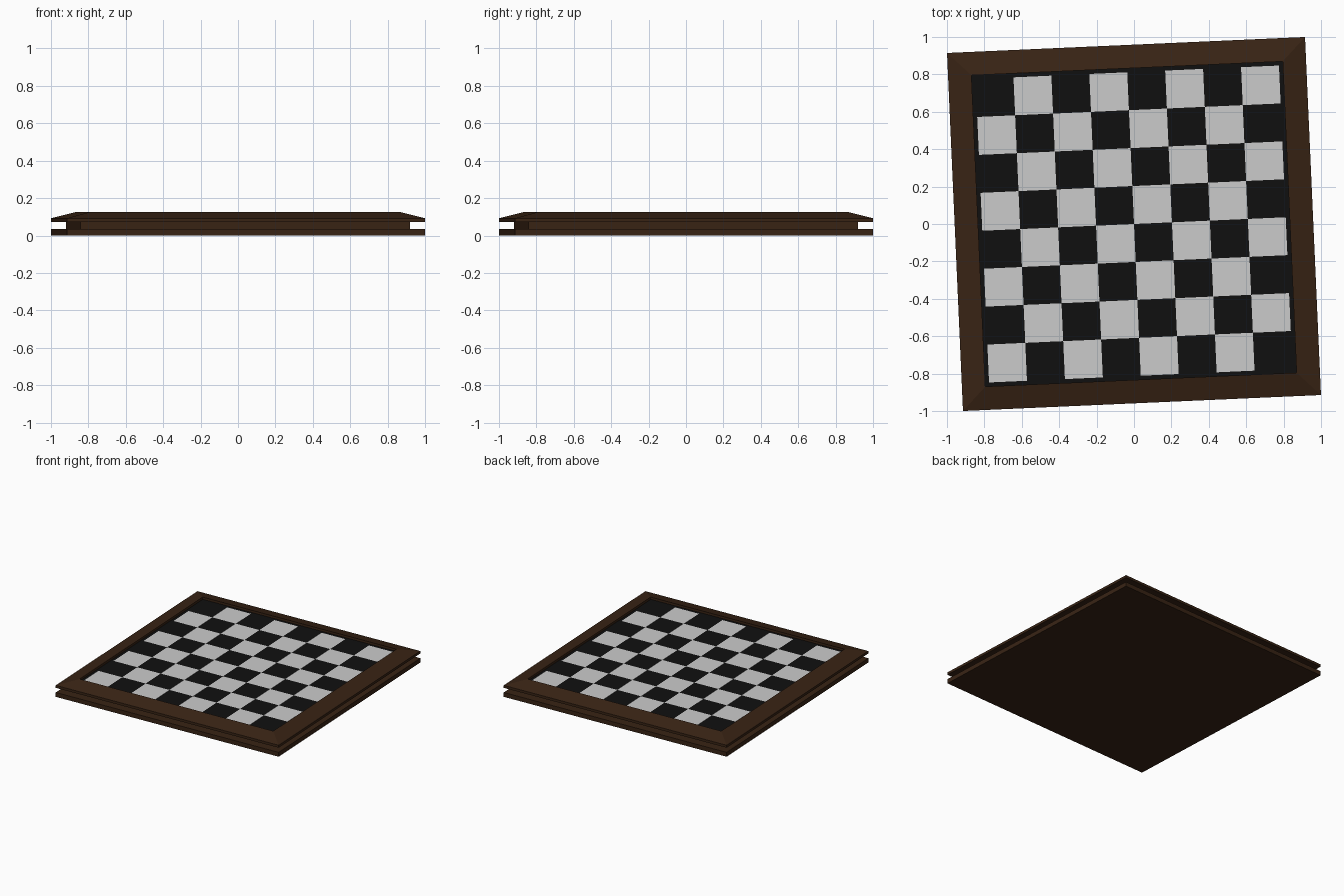
import bpy, bmesh, math

if "Cube" in bpy.data.objects:
    bpy.data.objects.remove(bpy.data.objects["Cube"])

ANGLE = math.radians(2.55)   # the board sits slightly turned
HALF = 0.958                 # half side of the base
INNER = 0.833                # half side of the recess
PLAY = 0.812                 # half side of the chequered area
BOARD_Z = 0.107


def material(name, rgb):
    m = bpy.data.materials.new(name)
    m.diffuse_color = (*rgb, 1)
    m.use_nodes = True
    m.node_tree.nodes["Principled BSDF"].inputs["Base Color"].default_value = m.diffuse_color
    return m


wood = material("dark_wood", (0.04, 0.017, 0.007))
black = material("black_square", (0.005, 0.005, 0.005))
white = material("white_square", (0.8, 0.8, 0.8))


def finish(name, bm, mats):
    bmesh.ops.recalc_face_normals(bm, faces=bm.faces)
    mesh = bpy.data.meshes.new(name)
    bm.to_mesh(mesh)
    bm.free()
    for m in mats:
        mesh.materials.append(m)
    ob = bpy.data.objects.new(name, mesh)
    ob.rotation_euler.z = ANGLE
    bpy.context.collection.objects.link(ob)
    return ob


def square_sweep(name, profile, mat, ring=False):
    """Carry a (half side, z) profile round a mitred square; cap the ends or close it as a ring."""
    bm = bmesh.new()
    loops = [[bm.verts.new((sx * h, sy * h, z))
              for sx, sy in ((-1, -1), (1, -1), (1, 1), (-1, 1))] for h, z in profile]
    pairs = list(zip(loops, loops[1:]))
    if ring:
        pairs.append((loops[-1], loops[0]))
    else:
        bm.faces.new(loops[0])
        bm.faces.new(loops[-1])
    for a, b in pairs:
        for i in range(4):
            j = (i + 1) % 4
            bm.faces.new((a[i], a[j], b[j], b[i]))
    return finish(name, bm, [mat])


# Base slab and the narrower waist above it
square_sweep("base", [(HALF, 0), (HALF, 0.035)], wood)
square_sweep("waist", [(0.882, 0.035), (0.882, 0.072)], wood)

# Top frame with sloping mitred faces around the recess
square_sweep("frame", [(HALF, 0.072), (HALF, 0.092), (INNER, 0.125), (INNER, 0.072)],
             wood, ring=True)

# Black bed that shows as a thin border around the squares
square_sweep("bed", [(INNER, 0.072), (INNER, BOARD_Z), (PLAY, BOARD_Z), (PLAY, 0.072)],
             black, ring=True)

# Chequered playing surface
bm = bmesh.new()
step = 2 * PLAY / 8
grid = [[bm.verts.new((-PLAY + i * step, -PLAY + j * step, BOARD_Z))
         for j in range(9)] for i in range(9)]
for i in range(8):
    for j in range(8):
        f = bm.faces.new((grid[i][j], grid[i + 1][j], grid[i + 1][j + 1], grid[i][j + 1]))
        f.material_index = (i + j + 1) % 2
bm.normal_update()
finish("squares", bm, [black, white])
for f in bpy.data.objects["squares"].data.polygons:
    if f.normal.z < 0:
        f.flip()
